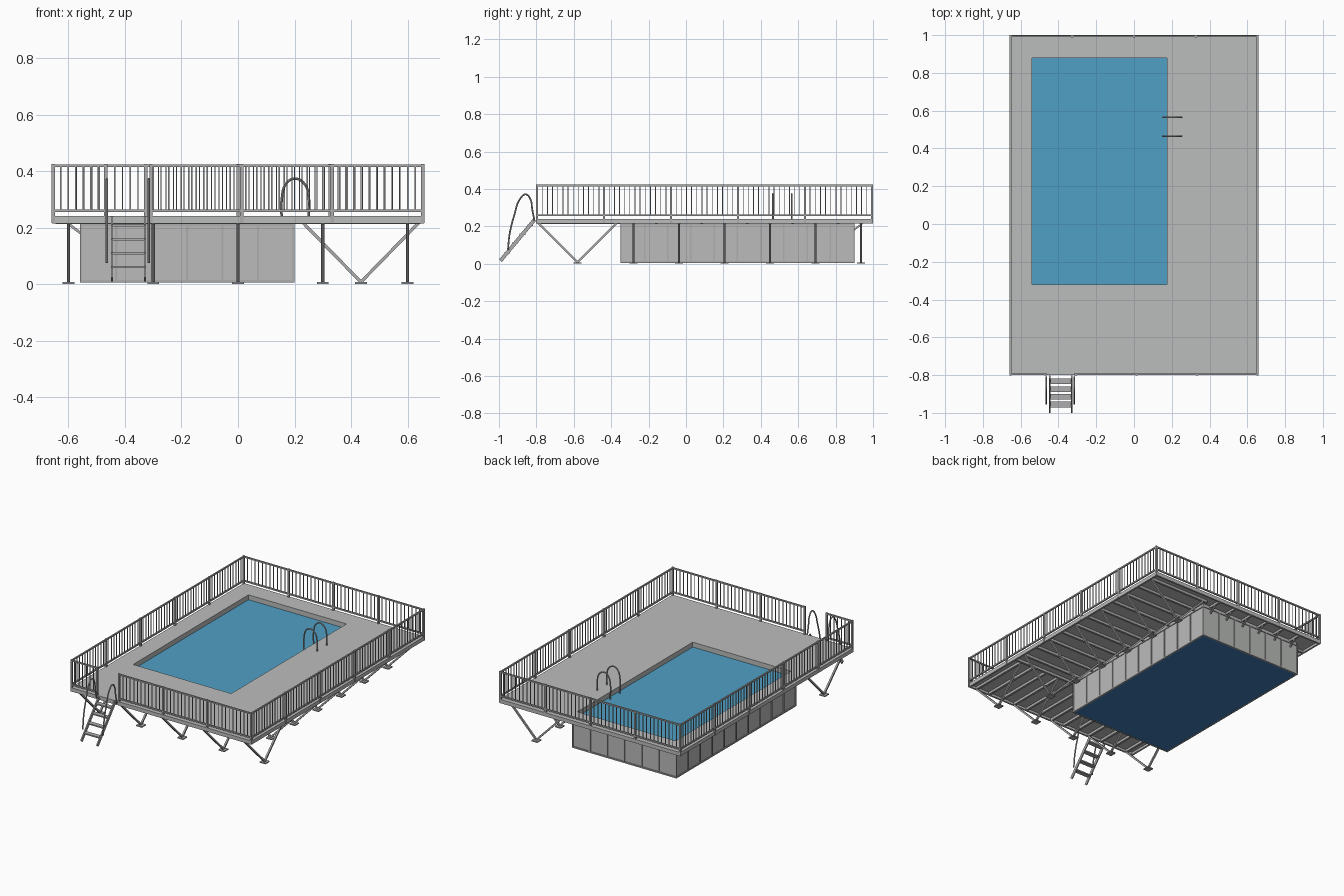
import bpy, bmesh
from mathutils import Vector, Matrix

if "Cube" in bpy.data.objects:
    bpy.data.objects.remove(bpy.data.objects["Cube"])


def material(name, r, g, b):
    m = bpy.data.materials.new(name)
    m.use_nodes = True
    m.diffuse_color = (r, g, b, 1)
    m.node_tree.nodes["Principled BSDF"].inputs["Base Color"].default_value = (r, g, b, 1)
    return m


DECK = material("deck grey", 0.50, 0.51, 0.505)
PANEL = material("panel grey", 0.49, 0.50, 0.49)
STEEL = material("steel grey", 0.42, 0.42, 0.42)
WATER = material("water blue", 0.08, 0.35, 0.56)
LINER = material("deep blue", 0.05, 0.20, 0.46)


class Part:
    """Collects boxes and bars into one named mesh object."""

    def __init__(self, name, mat):
        self.name, self.mat, self.bm = name, mat, bmesh.new()

    def box(self, x0, x1, y0, y1, z0, z1):
        mid = Vector((x0 + x1, y0 + y1, z0 + z1)) / 2
        size = Matrix.Diagonal((x1 - x0, y1 - y0, z1 - z0, 1))
        bmesh.ops.create_cube(self.bm, size=1, matrix=Matrix.Translation(mid) @ size)

    def bar(self, a, b, w, d=None):
        a, b = Vector(a), Vector(b)
        along = (b - a).normalized()
        ref = Vector((0, 1, 0)) if abs(along.y) < 1e-4 else Vector((1, 0, 0))
        side = along.cross(ref).normalized()
        rot = Matrix((ref, side, along)).transposed().to_4x4()
        size = Matrix.Diagonal((w, d or w, (b - a).length, 1))
        bmesh.ops.create_cube(self.bm, size=1, matrix=Matrix.Translation((a + b) / 2) @ rot @ size)

    def frame(self, x0, x1, y0, y1, z0, z1, t):
        self.box(x0, x1, y0, y0 + t, z0, z1)
        self.box(x0, x1, y1 - t, y1, z0, z1)
        self.box(x0, x0 + t, y0 + t, y1 - t, z0, z1)
        self.box(x1 - t, x1, y0 + t, y1 - t, z0, z1)

    def done(self):
        bmesh.ops.recalc_face_normals(self.bm, faces=self.bm.faces)
        me = bpy.data.meshes.new(self.name)
        self.bm.to_mesh(me)
        self.bm.free()
        me.materials.append(self.mat)
        ob = bpy.data.objects.new(self.name, me)
        bpy.context.scene.collection.objects.link(ob)


def tube(name, pts, r):
    cu = bpy.data.curves.new(name, "CURVE")
    cu.dimensions = "3D"
    cu.bevel_depth, cu.bevel_resolution, cu.resolution_u = r, 2, 6
    cu.use_fill_caps = True
    sp = cu.splines.new("BEZIER")
    sp.bezier_points.add(len(pts) - 1)
    for bp, p in zip(sp.bezier_points, pts):
        bp.co = p
        bp.handle_left_type = bp.handle_right_type = "AUTO"
    cu.materials.append(STEEL)
    ob = bpy.data.objects.new(name, cu)
    bpy.context.scene.collection.objects.link(ob)
    bpy.ops.object.select_all(action="DESELECT")
    ob.select_set(True)
    bpy.context.view_layer.objects.active = ob
    bpy.ops.object.convert(target="MESH")
    bpy.ops.object.shade_smooth_by_angle()


def steps(a, b, n):
    return [a + (b - a) * i / n for i in range(n + 1)]


# Main extents: deck, pool opening, tank
DX, Y0, Y1, TOP = 0.658, -0.80, 1.0, 0.24
PX0, PX1, PY0, PY1 = -0.54, 0.175, -0.32, 0.88
TX0, TX1, TY0, TY1 = -0.56, 0.20, -0.35, 0.90

# Deck surface around the opening, outer fascia and pool lip
deck = Part("deck", DECK)
deck.box(-DX, DX, Y0, PY0, 0.23, TOP)
deck.box(-DX, DX, PY1, Y1, 0.23, TOP)
deck.box(-DX, PX0, PY0, PY1, 0.23, TOP)
deck.box(PX1, DX, PY0, PY1, 0.23, TOP)
deck.frame(-DX, DX, Y0, Y1, 0.215, 0.2301, 0.012)
deck.frame(PX0 - 0.012, PX1 + 0.012, PY0 - 0.012, PY1 + 0.012, 0.203, 0.2301, 0.012)
deck.done()

# Joists below the deck
joists = Part("joists", STEEL)
for y in steps(-0.28, 0.935, 10):
    joists.box(TX1, DX - 0.012, y - 0.007, y + 0.007, 0.213, 0.23)
for x in steps(-0.6, 0.6, 12):
    joists.box(x - 0.007, x + 0.007, Y0 + 0.012, TY0, 0.213, 0.23)
joists.box(-DX + 0.012, DX - 0.012, TY0 - 0.014, TY0, 0.213, 0.23)
joists.done()

# Tank walls with ribs, floor and water
walls = Part("tank_walls", PANEL)
walls.frame(TX0 + 0.005, TX1 - 0.005, TY0 + 0.005, TY1 - 0.005, 0.008, 0.23, 0.01)
walls.done()
ribs = Part("tank_ribs", STEEL)
for z0, z1 in ((0.005, 0.014), (0.206, 0.215)):
    ribs.frame(TX0, TX1, TY0, TY1, z0, z1, 0.01)
for x in steps(TX0 + 0.004, TX1 - 0.004, 6):
    for y in (TY0 + 0.004, TY1 - 0.004):
        ribs.box(x - 0.004, x + 0.004, y - 0.004, y + 0.004, 0.012, 0.21)
for y in steps(TY0 + 0.004, TY1 - 0.004, 10)[1:-1]:
    for x in (TX0 + 0.004, TX1 - 0.004):
        ribs.box(x - 0.004, x + 0.004, y - 0.004, y + 0.004, 0.012, 0.21)
ribs.done()
floor = Part("tank_floor", LINER)
floor.box(TX0 + 0.01, TX1 - 0.01, TY0 + 0.01, TY1 - 0.01, 0.006, 0.012)
floor.done()
water = Part("water", WATER)
water.box(PX0, PX1, PY0, PY1, 0.2, 0.208)
water.done()

# V supports on foot plates: one row in front, one beside the tank
struts = Part("v_supports", STEEL)
feet = Part("foot_plates", STEEL)


def foot(x, y):
    feet.box(x - 0.021, x + 0.021, y - 0.021, y + 0.021, 0, 0.007)


for x in steps(-0.6, 0.6, 4):
    foot(x, -0.58)
    for y in (-0.79, -0.37):
        struts.bar((x, -0.58, 0.007), (x, y, 0.217), 0.011)
for y in steps(-0.28, 0.935, 5):
    foot(0.435, y)
    for x in (0.23, 0.64):
        struts.bar((0.435, y, 0.007), (x, y, 0.217), 0.011)
struts.done()
feet.done()

# Short brackets holding the narrow overhangs
brackets = Part("overhang_brackets", STEEL)
for x in steps(-0.5, 0.14, 5):
    brackets.bar((x, TY1 - 0.003, 0.18), (x, 0.945, 0.217), 0.009)
    brackets.box(x - 0.006, x + 0.006, TY1 - 0.005, Y1 - 0.012, 0.215, 0.23)
for y in steps(-0.28, 0.84, 9):
    brackets.bar((TX0 + 0.003, y, 0.18), (-0.605, y, 0.217), 0.009)
    brackets.box(-DX + 0.012, TX0 + 0.005, y - 0.006, y + 0.006, 0.215, 0.23)
brackets.done()

# Railings: posts, two rails and thin balusters
posts = Part("rail_posts", STEEL)
rails = Part("rails", STEEL)
balusters = Part("balusters", STEEL)


def railing(a, b, panels, count):
    a, b = Vector(a).to_3d(), Vector(b).to_3d()
    up = Vector((0, 0, 1))
    for z in (0.26, 0.418):
        rails.bar(a + up * z, b + up * z, 0.009)
    for i in range(panels * count + 1):
        p = a.lerp(b, i / (panels * count))
        if i % count == 0:
            posts.bar(p + up * 0.216, p + up * 0.424, 0.012)
        else:
            balusters.bar(p + up * 0.26, p + up * 0.418, 0.0042)


RX, RY0, RY1 = DX - 0.004, Y0 + 0.004, Y1 - 0.006
railing((-RX, RY1), (RX, RY1), 4, 12)
for s in (-1, 1):
    railing((s * RX, RY0), (s * RX, RY1), 5, 13)
railing((-RX, RY0), (-0.468, RY0), 1, 7)
railing((-0.308, RY0), (RX, RY0), 3, 12)
for part in (posts, rails, balusters):
    part.done()

# Entry steps with curved handrails
stairs = Part("entry_steps", STEEL)
for x in (-0.446, -0.33):
    stairs.bar((x, -0.992, 0.016), (x, -0.81, 0.235), 0.007, 0.02)
for i in range(4):
    z = 0.06 + i * 0.049
    y = -0.956 + i * 0.041
    stairs.box(-0.446, -0.33, y - 0.015, y + 0.015, z - 0.004, z + 0.004)
stairs.done()
for side, x in (("right", -0.464), ("left", -0.316)):
    yz = [(-0.952, 0.075), (-0.943, 0.16), (-0.918, 0.26), (-0.885, 0.35),
          (-0.856, 0.371), (-0.832, 0.345), (-0.822, 0.29), (-0.81, 0.23)]
    tube(side + "_step_handrail", [(x, y, z) for y, z in yz], 0.0045)

# Pool ladder hoops
for side, y in (("front", 0.465), ("back", 0.565)):
    xz = [(0.25, 0.235), (0.25, 0.31), (0.235, 0.355), (0.2, 0.373),
          (0.17, 0.355), (0.156, 0.31), (0.156, 0.2)]
    tube(side + "_pool_ladder_hoop", [(x, y, z) for x, z in xz], 0.0045)
